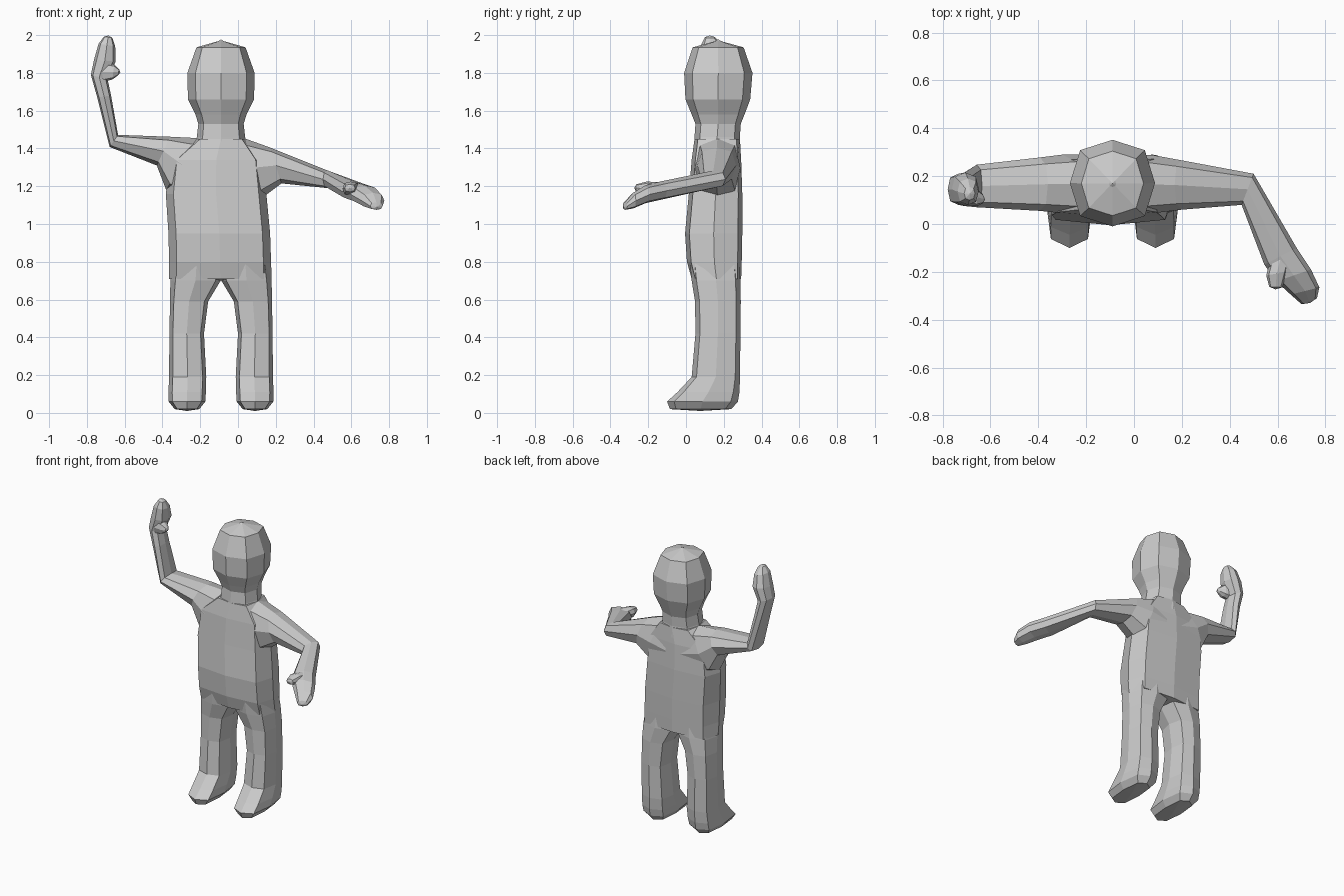
import bpy, bmesh
from mathutils import Vector

CX = -0.09  # body centre line


def loft(name, rings, k=0.76):
    """Eight-sided skin through rings given as (centre, half axis u, half axis v)."""
    shape = [(1, 0), (k, k), (0, 1), (-k, k), (-1, 0), (-k, -k), (0, -1), (k, -k)]
    bm = bmesh.new()
    loops = [[bm.verts.new(c + u * a + v * b) for a, b in shape] for c, u, v in rings]
    for lo, hi in zip(loops, loops[1:]):
        for i in range(8):
            j = (i + 1) % 8
            bm.faces.new((lo[i], lo[j], hi[j], hi[i]))
    # shallow pointed caps
    for loop, (c, u, v), (c2, _, _) in ((loops[0], rings[0], rings[1]), (loops[-1], rings[-1], rings[-2])):
        tip = bm.verts.new(c + (c - c2).normalized() * 0.01)
        for i in range(8):
            bm.faces.new((loop[i], loop[(i + 1) % 8], tip))
    bmesh.ops.recalc_face_normals(bm, faces=bm.faces)
    me = bpy.data.meshes.new(name)
    bm.to_mesh(me)
    bm.free()
    ob = bpy.data.objects.new(name, me)
    bpy.context.collection.objects.link(ob)
    return ob


def level(z, x0, x1, y0, y1):
    """Horizontal ring from its extents."""
    return (Vector(((x0 + x1) / 2, (y0 + y1) / 2, z)),
            Vector(((x1 - x0) / 2, 0, 0)), Vector((0, (y1 - y0) / 2, 0)))


def span(p, q, w):
    """Ring from two opposite points and the sideways half axis."""
    p, q = Vector(p), Vector(q)
    return ((p + q) / 2, (q - p) / 2, Vector(w))


def upright(px, pz, qx, qz, y0, y1):
    """Ring across the xz plane with a depth range in y."""
    y = (y0 + y1) / 2
    return span((px, y, pz), (qx, y, qz), (0, (y1 - y0) / 2, 0))


def slanted(lx, ly, rx, ry, z0, z1):
    """Ring across two plan-view points with a height range."""
    mx, my = (lx + rx) / 2, (ly + ry) / 2
    return span((mx, my, z0), (mx, my, z1), ((rx - lx) / 2, (ry - ly) / 2, 0))


# Torso
loft("torso", [
    level(0.71, -0.365, 0.178, 0.03, 0.292),
    level(0.80, -0.365, 0.175, 0.005, 0.295),
    level(0.95, -0.368, 0.17, -0.005, 0.298),
    level(1.16, -0.382, 0.15, 0.015, 0.298),
    level(1.34, -0.36, 0.13, 0.03, 0.292),
    level(1.45, -0.22, 0.04, 0.045, 0.285),
], 0.85)

# Head and neck
loft("head", [level(z, CX - hx, CX + hx, y0, y1) for z, hx, y0, y1 in (
    (1.38, 0.15, 0.04, 0.29), (1.46, 0.128, 0.045, 0.285), (1.53, 0.12, 0.05, 0.29),
    (1.58, 0.135, 0.03, 0.31), (1.66, 0.175, -0.003, 0.34), (1.80, 0.178, -0.01, 0.352),
    (1.935, 0.13, 0.035, 0.305), (1.968, 0.015, 0.155, 0.185))])

# Legs with feet, mirrored about the centre line
for side, name in ((-1, "left_leg"), (1, "right_leg")):
    rings = []
    for z, inner, outer, y0, y1 in (
            (0.02, 0.115, 0.245, -0.085, 0.24), (0.06, 0.083, 0.277, -0.10, 0.275),
            (0.11, 0.08, 0.278, -0.045, 0.283), (0.19, 0.078, 0.275, 0.03, 0.286),
            (0.42, 0.09, 0.273, 0.05, 0.288), (0.59, 0.068, 0.27, 0.048, 0.29),
            (0.70, 0.002, 0.268, 0.03, 0.288), (0.80, 0.002, 0.255, 0.02, 0.28)):
        rings.append(level(z, *sorted((CX + side * inner, CX + side * outer)), y0, y1))
    loft(name, rings, 0.8)

# Raised arm and hand
loft("raised_arm", [
    upright(-0.20, 1.12, -0.12, 1.44, 0.045, 0.29),
    upright(-0.38, 1.18, -0.22, 1.455, 0.045, 0.29),
    upright(-0.43, 1.31, -0.36, 1.462, 0.055, 0.278),
    upright(-0.68, 1.408, -0.635, 1.472, 0.07, 0.248),
    upright(-0.745, 1.67, -0.672, 1.68, 0.075, 0.215),
    upright(-0.779, 1.79, -0.69, 1.765, 0.08, 0.21),
    upright(-0.762, 1.87, -0.648, 1.86, 0.075, 0.215),
    upright(-0.738, 1.955, -0.65, 1.94, 0.08, 0.19),
    upright(-0.71, 1.992, -0.665, 1.985, 0.10, 0.155),
])
loft("raised_thumb", [
    upright(-0.72, 1.75, -0.72, 1.86, 0.08, 0.17),
    upright(-0.665, 1.765, -0.655, 1.845, 0.075, 0.15),
    upright(-0.635, 1.787, -0.63, 1.82, 0.085, 0.125),
])

# Forward-bent arm and hand
loft("bent_arm", [
    upright(-0.02, 1.10, -0.06, 1.45, 0.05, 0.29),
    upright(0.13, 1.14, 0.03, 1.455, 0.045, 0.288),
    upright(0.23, 1.215, 0.17, 1.405, 0.06, 0.266),
    slanted(0.45, 0.08, 0.50, 0.21, 1.19, 1.283),
    slanted(0.545, -0.17, 0.68, -0.10, 1.128, 1.225),
    slanted(0.595, -0.24, 0.74, -0.19, 1.11, 1.205),
    slanted(0.655, -0.295, 0.775, -0.265, 1.082, 1.165),
    slanted(0.70, -0.335, 0.765, -0.31, 1.075, 1.115),
])
loft("bent_thumb", [
    slanted(0.57, -0.15, 0.66, -0.12, 1.15, 1.22),
    slanted(0.553, -0.215, 0.64, -0.20, 1.15, 1.225),
    slanted(0.565, -0.262, 0.62, -0.265, 1.17, 1.21),
])
